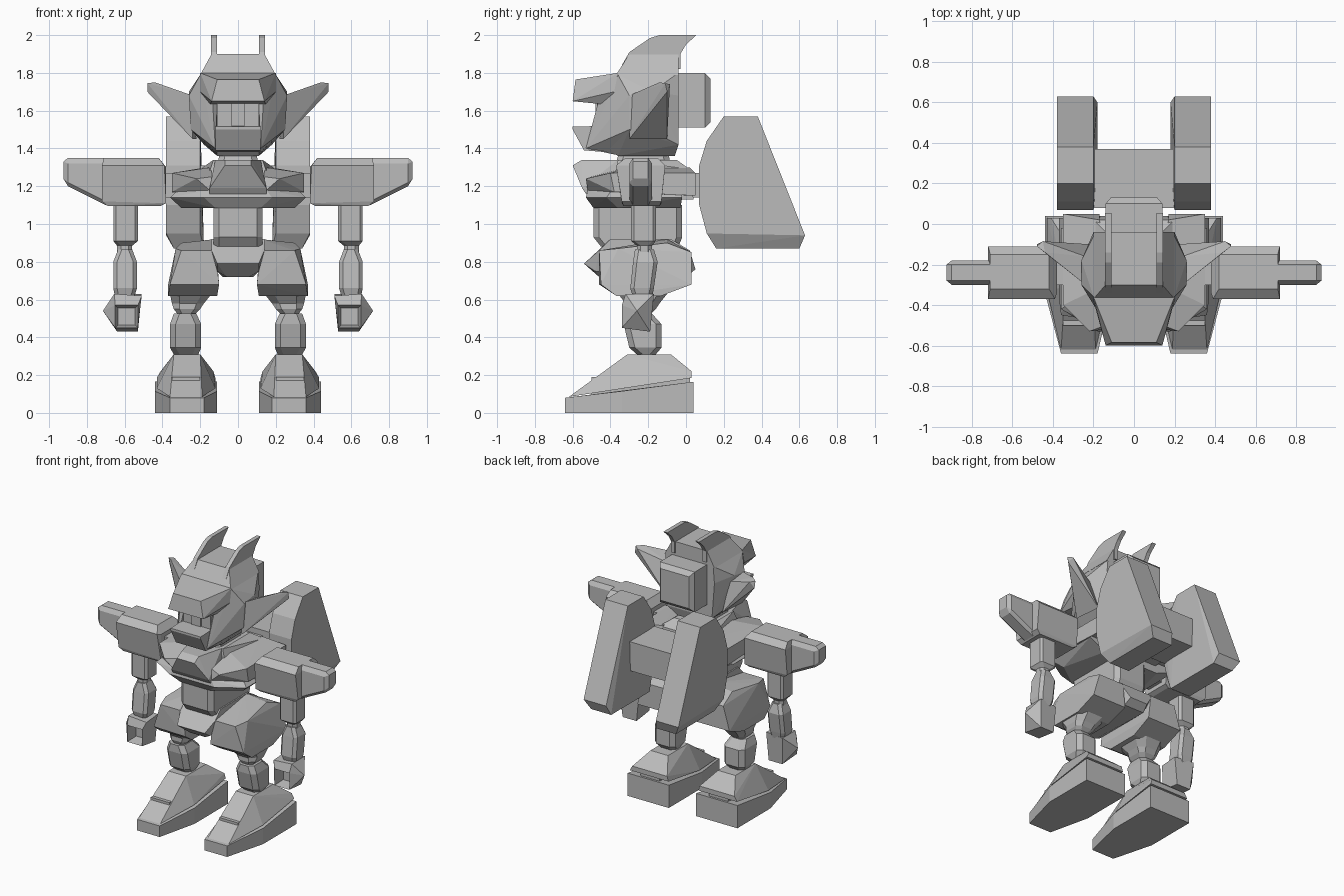
import bpy, bmesh
from mathutils import Vector

grey = bpy.data.materials.new("flat grey")
grey.diffuse_color = (0.5, 0.5, 0.5, 1)


def finish(name, bm, mirror):
    """Make the object, and a copy across x = 0 if asked."""
    for s in ((1, -1) if mirror else (1,)):
        b = bm.copy()
        if s < 0:
            for v in b.verts:
                v.co.x *= -1
        bmesh.ops.recalc_face_normals(b, faces=b.faces)
        me = bpy.data.meshes.new(name)
        b.to_mesh(me)
        b.free()
        me.materials.append(grey)
        nm = name if not mirror else name + ("_left" if s > 0 else "_right")
        bpy.context.collection.objects.link(bpy.data.objects.new(nm, me))
    bm.free()


def hull(name, pts, mirror=False, sym=False):
    """Convex solid round points; sym adds the points reflected in x."""
    bm = bmesh.new()
    for x, y, z in pts:
        bm.verts.new((x, y, z))
        if sym:
            bm.verts.new((-x, y, z))
    r = bmesh.ops.convex_hull(bm, input=bm.verts)
    junk = [g for g in r["geom_interior"] + r["geom_unused"] if isinstance(g, bmesh.types.BMVert)]
    bmesh.ops.delete(bm, geom=list(set(junk)), context='VERTS')
    bmesh.ops.dissolve_limit(bm, angle_limit=0.02, verts=bm.verts, edges=bm.edges)
    finish(name, bm, mirror)


def loft(name, rings, mirror=False):
    """Stack of chamfered rectangles: z, x0, x1, y0, y1, chamfer."""
    bm = bmesh.new()
    prev = None
    for z, x0, x1, y0, y1, c in rings:
        oct_ = [(x0 + c, y0), (x1 - c, y0), (x1, y0 + c), (x1, y1 - c),
                (x1 - c, y1), (x0 + c, y1), (x0, y1 - c), (x0, y0 + c)]
        ring = [bm.verts.new((x, y, z)) for x, y in oct_]
        if prev:
            for i in range(8):
                bm.faces.new((prev[i], prev[(i + 1) % 8], ring[(i + 1) % 8], ring[i]))
        else:
            bm.faces.new(ring[::-1])
        prev = ring
    bm.faces.new(prev)
    finish(name, bm, mirror)


def prism(name, x0, x1, prof, mirror=False):
    """Side profile (y, z) pulled from x0 to x1."""
    bm = bmesh.new()
    a = [bm.verts.new((x0, y, z)) for y, z in prof]
    b = [bm.verts.new((x1, y, z)) for y, z in prof]
    n = len(prof)
    bm.faces.new(a[::-1])
    bm.faces.new(b)
    for i in range(n):
        bm.faces.new((a[i], a[(i + 1) % n], b[(i + 1) % n], b[i]))
    finish(name, bm, mirror)


def box(x0, x1, y0, y1, z0, z1):
    return [(x, y, z) for x in (x0, x1) for y in (y0, y1) for z in (z0, z1)]


# feet: sole and sloping upper
hull("sole", [(x, -.64, z) for x in (.18, .36) for z in (0, .08)]
     + [(x, -.34, z) for x in (.11, .44) for z in (0, .115)]
     + [(x, .04, z) for x in (.11, .44) for z in (0, .165)], True)
hull("foot_upper", [(.19, -.62, .085), (.36, -.62, .085), (.12, -.33, .13), (.43, -.33, .13),
                    (.12, .03, .185), (.43, .03, .185), (.13, .03, .22), (.41, .03, .22),
                    (.2, -.31, .31), (.34, -.31, .31), (.2, -.08, .31), (.34, -.08, .31)], True)
hull("foot_core", box(.2, .35, -.5, .02, .06, .19), True)

# legs
loft("shin", [(.31, .21, .34, -.26, -.16, .03), (.345, .195, .36, -.3, -.13, .03),
              (.47, .195, .36, -.33, -.13, .03), (.525, .22, .34, -.33, -.18, .03)], True)
loft("knee_and_thigh", [(.51, .24, .31, -.3, -.2, .02), (.55, .2, .34, -.32, -.16, .03),
                        (.58, .18, .35, -.32, -.14, .04), (.63, .14, .36, -.36, -.1, .05)], True)
hull("hip_armour", [(.12, -.46, .86), (.3, -.46, .86), (.33, -.36, .87), (.12, -.1, .92), (.3, -.1, .9),
                    (.12, .03, .85), (.32, .03, .85), (.1, -.46, .68), (.36, -.45, .68),
                    (.1, .03, .68), (.37, .03, .68), (.11, -.37, .62), (.37, -.37, .62),
                    (.11, -.13, .62), (.37, -.13, .62)], True)

# pelvis
hull("pelvis", [(.14, -.46, .86), (.14, -.4, .92), (.14, -.08, .92), (.14, .02, .86),
                (.11, -.54, .79), (.06, -.46, .72), (.11, -.48, .75), (.07, .05, .76), (.08, 0, .72)], sym=True)

# waist and chest
loft("waist", [(.88, -.13, .13, -.45, -.04, .03), (.93, -.13, .13, -.49, -.02, .03),
               (1.1, -.13, .13, -.49, -.02, .03)])
hull("chest_base", [(.12, -.49, 1.085), (.3, -.36, 1.085), (.22, -.03, 1.085), (.18, -.53, 1.14),
                    (.36, -.42, 1.14), (.36, -.02, 1.14), (.15, -.52, 1.18), (.33, -.4, 1.17), (.33, -.02, 1.17)], sym=True)
hull("chest_core", [(.2, -.4, 1.13), (.2, .04, 1.13), (.13, -.36, 1.34), (.13, -.05, 1.34),
                    (.2, .02, 1.29)], sym=True)
hull("chest_wing", [(.14, -.52, 1.17), (.35, -.38, 1.17), (.14, -.5, 1.25), (.22, -.53, 1.24),
                    (.35, -.4, 1.27), (.35, .05, 1.27), (.35, .05, 1.15), (.17, .05, 1.15),
                    (.14, -.3, 1.3), (.17, .02, 1.3), (.22, -.3, 1.28)], True)
hull("breastplate", [(.15, -.53, 1.16), (.15, -.55, 1.19), (.07, -.6, 1.31), (.07, -.55, 1.34),
                     (.12, -.36, 1.34), (.15, -.36, 1.16)], sym=True)
loft("neck", [(1.3, -.11, .11, -.38, -.08, .03), (1.42, -.09, .09, -.34, -.1, .03)])

# arms
hull("shoulder", [(.38, y, z) for y in (-.34, -.13) for z in (1.11, 1.3)]
     + [(x, y, 1.35) for x in (.42, .71) for y in (-.32, -.15)]
     + [(x, y, 1.31) for x in (.39, .72) for y in (-.37, -.11)]
     + [(x, y, 1.095) for x in (.41, .69) for y in (-.33, -.14)]
     + [(.72, y, 1.12) for y in (-.34, -.13)], True)
hull("shoulder_tip", [(x, y, z) for y in (-.28, -.2) for x, z in ((.65, 1.35), (.9, 1.35), (.7, 1.1), (.9, 1.2))]
     + [(x, y, z) for y in (-.3, -.18) for x, z in ((.65, 1.32), (.9, 1.32), (.7, 1.12), (.9, 1.22))]
     + [(.925, y, z) for y in (-.28, -.2) for z in (1.24, 1.33)], True)
hull("shoulder_joint", box(.3, .45, -.3, -.17, 1.14, 1.27), True)
loft("upper_arm", [(.85, .56, .64, -.26, -.18, .02), (.885, .56, .64, -.26, -.18, .02),
                   (.91, .53, .66, -.29, -.16, .015), (1.11, .53, .66, -.29, -.16, .015)], True)
loft("forearm", [(.61, .55, .65, -.28, -.18, .02), (.66, .535, .66, -.295, -.17, .02),
                 (.8, .535, .66, -.28, -.15, .02), (.865, .56, .635, -.27, -.17, .02)], True)

# hands: fist with a square socket cut into the front
bm = bmesh.new()
front = [bm.verts.new(p) for p in ((.53, -.34, .45), (.65, -.34, .45), (.65, -.34, .57), (.53, -.34, .57))]
rim = [bm.verts.new(p) for p in ((.53, -.19, .43), (.64, -.19, .43), (.655, -.17, .63), (.51, -.19, .63))]
brow = [bm.verts.new(p) for p in ((.51, -.32, .62), (.655, -.32, .63))]
tip = bm.verts.new((.715, -.26, .54))
bm.faces.new(rim)
face = bm.faces.new(front[::-1])
for f in ((front[0], front[1], rim[1], rim[0]), (front[1], front[2], tip), (front[2], brow[1], tip),
          (brow[1], rim[2], tip), (rim[2], rim[1], tip), (rim[1], front[1], tip),
          (front[2], front[3], brow[0], brow[1]), (brow[0], rim[3], rim[2], brow[1]),
          (front[3], front[0], rim[0], rim[3], brow[0])):
    bm.faces.new(f)
bmesh.ops.recalc_face_normals(bm, faces=bm.faces)
bmesh.ops.inset_region(bm, faces=[face], thickness=.022)
bmesh.ops.translate(bm, verts=face.verts, vec=Vector((0, .08, 0)))
finish("hand", bm, True)

# head: helmet, crown, cheeks, face, brow and muzzle
hull("helmet", [(.2, -.36, 1.79), (.19, -.04, 1.8), (.26, -.3, 1.68), (.26, -.18, 1.7), (.2, -.04, 1.68),
                (.25, -.3, 1.5), (.25, -.2, 1.5), (.11, -.36, 1.36), (.11, -.06, 1.36), (.18, -.04, 1.42),
                (.14, -.4, 1.7), (.14, -.4, 1.4)], sym=True)
hull("crown", [(.2, -.37, 1.79), (.14, -.3, 1.9), (.14, -.04, 1.9), (.2, -.04, 1.79)], sym=True)
hull("cheek", [(.11, -.44, 1.64), (.12, -.45, 1.39), (.12, -.53, 1.4), (.14, -.44, 1.74), (.2, -.36, 1.78),
               (.26, -.3, 1.68), (.25, -.3, 1.5), (.11, -.34, 1.36)], True)
hull("face", box(-.11, .11, -.47, -.3, 1.4, 1.72))
hull("eye_ridge", box(-.035, .035, -.48, -.4, 1.52, 1.68))
hull("brow", [(.14, -.6, 1.65), (.11, -.585, 1.765), (.2, -.36, 1.8), (.15, -.4, 1.63), (.2, -.38, 1.7)], sym=True)
hull("muzzle", [(.12, -.6, 1.515), (.12, -.6, 1.5), (.12, -.54, 1.39), (.12, -.42, 1.52), (.12, -.42, 1.38)], sym=True)
hull("head_pack", box(-.14, .14, -.08, .1, 1.51, 1.8) + box(-.115, .115, .1, .13, 1.54, 1.77))
prism("horn", .112, .142, [(-.34, 1.84), (-.3, 1.91), (-.19, 1.985), (-.14, 2), (.055, 2), (0, 1.95),
                           (-.03, 1.9), (-.03, 1.82)], True)
hull("ear", [(.24, -.3, 1.68), (.24, -.3, 1.45), (.24, -.16, 1.66), (.22, -.1, 1.45), (.44, -.14, 1.75),
             (.48, -.11, 1.745), (.48, -.1, 1.7), (.45, -.085, 1.74)], True)

# back thrusters with their carrier and link to the chest
hull("thruster", [(x, y, z) for x in (.2, .38) for y, z in
                  ((.11, 1.44), (.2, 1.57), (.38, 1.57), (.11, .95), (.07, 1.1), (.07, 1.31), (.63, .94))]
     + [(x, y, .87) for x in (.18, .34) for y in (.16, .6)], True)
hull("thruster_carrier", box(-.21, .21, .08, .37, 1.1, 1.31))
hull("back_link", box(-.14, .14, -.1, .12, 1.14, 1.27))
